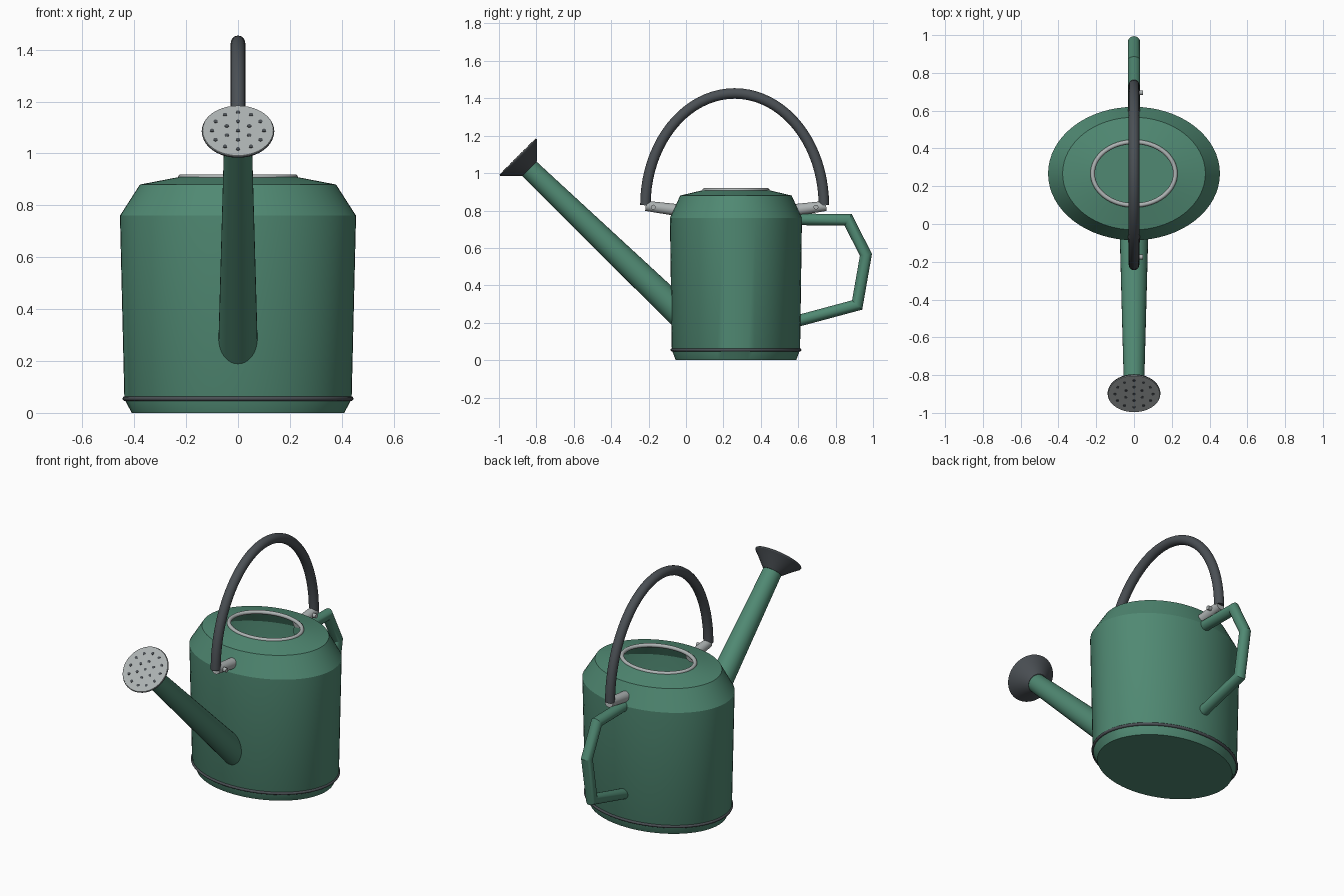
import bpy, bmesh
from math import cos, sin, pi, radians
from mathutils import Vector

if "Cube" in bpy.data.objects:
    bpy.data.objects.remove(bpy.data.objects["Cube"])

CY = 0.267  # body centre in y


def mat(name, c):
    m = bpy.data.materials.new(name)
    m.diffuse_color = (*c, 1)
    m.use_nodes = True
    m.node_tree.nodes["Principled BSDF"].inputs["Base Color"].default_value = m.diffuse_color
    return m


GREEN = mat("green_enamel", (0.08, 0.25, 0.17))
DARK = mat("dark_rubber", (0.07, 0.08, 0.09))
STEEL = mat("light_metal", (0.42, 0.45, 0.45))


def finish(ob, m, angle=25):
    ob.data.materials.append(m)
    bpy.ops.object.select_all(action='DESELECT')
    ob.select_set(True)
    bpy.context.view_layer.objects.active = ob
    bpy.ops.object.shade_smooth_by_angle(angle=radians(angle))
    return ob


def sweep(name, stations, m, seg=24, cap_start=True, cap_end=True):
    """Elliptical rings (y, z, rx, ry) swept along a path in the x = 0 plane, mitred at bends."""
    bm = bmesh.new()
    X = Vector((1, 0, 0))
    P = [Vector((0, s[0], s[1])) for s in stations]
    rings = []
    for i, (y, z, rx, ry) in enumerate(stations):
        a = (P[i] - P[i - 1]).normalized() if i else (P[1] - P[0]).normalized()
        b = (P[i + 1] - P[i]).normalized() if i < len(P) - 1 else a
        t = (a + b).normalized()
        v = t.cross(X) * (ry / t.dot(a))
        rings.append([bm.verts.new(P[i] + X * rx * cos(k * 2 * pi / seg) + v * sin(k * 2 * pi / seg))
                      for k in range(seg)])
    for a, b in zip(rings, rings[1:]):
        for k in range(seg):
            n = (k + 1) % seg
            bm.faces.new((a[k], a[n], b[n], b[k]))
    if cap_start:
        bm.faces.new(rings[0][::-1])
    if cap_end:
        bm.faces.new(rings[-1])
    me = bpy.data.meshes.new(name)
    bm.to_mesh(me)
    bm.free()
    ob = bpy.data.objects.new(name, me)
    bpy.context.collection.objects.link(ob)
    return finish(ob, m)


def oval_ring(name, z, rx, ry, tube, m):
    bpy.ops.mesh.primitive_torus_add(major_radius=1, minor_radius=tube, major_segments=64,
                                     minor_segments=10, location=(0, CY, z))
    ob = bpy.context.object
    ob.name = name
    for v in ob.data.vertices:  # stretch the circle into an oval, keeping the tube round
        d = Vector((v.co.x, v.co.y, 0))
        u = d.normalized()
        off = d.length - 1
        v.co.x, v.co.y = u.x * (rx + off), u.y * (ry + off)
    return finish(ob, m, 60)


# Oval body, open at the top
body = [(0, 0.41, 0.322), (0.055, 0.438, 0.343), (0.76, 0.455, 0.353),
        (0.88, 0.378, 0.298), (0.91, 0.222, 0.172)]
sweep("body", [(CY, z, rx, ry) for z, rx, ry in body], GREEN, 64, cap_end=False)
oval_ring("opening_rim", 0.908, 0.219, 0.168, 0.012, STEEL)
oval_ring("base_band", 0.055, 0.436, 0.341, 0.009, DARK)

# Tapered spout
sweep("spout", [(0.0, 0.22, 0.077, 0.077), (-0.85, 1.035, 0.054, 0.054)], GREEN, 32)

# Sprinkler head, tilted 45 degrees up and forward
N = Vector((0, -1, 1)).normalized()
FACE = Vector((0, -0.9, 1.088))


def head(depth, r):
    c = FACE - N * depth
    return (c.y, c.z, r, r)


sweep("sprinkler_cone", [head(0.09, 0.056), head(0.035, 0.11), head(0.01, 0.138), head(0.004, 0.14)], DARK, 40)
sweep("sprinkler_face", [head(0.005, 0.138), head(0, 0.136)], STEEL, 40)
V = N.cross(Vector((1, 0, 0)))
for count, rad in ((1, 0), (6, 0.05), (12, 0.1)):
    for k in range(count):
        a = 2 * pi * k / count + pi / 2
        p = FACE + Vector((rad * cos(a), 0, 0)) + V * rad * sin(a)
        bpy.ops.mesh.primitive_cylinder_add(vertices=10, radius=0.0085, depth=0.004, location=p,
                                            rotation=N.to_track_quat('Z', 'Y').to_euler())
        bpy.context.object.name = "spray_hole"
        finish(bpy.context.object, DARK)

# Arched carrying handle
HY = 0.26
sweep("carry_handle", [(HY - 0.477 * cos(pi * i / 40), 0.828 + 0.598 * sin(pi * i / 40), 0.028, 0.028)
                       for i in range(41)], DARK, 20)

# Brackets and bolts at both ends of the arch
for name, s in (("front", -1), ("back", 1)):
    sweep(name + "_bracket", [(CY + s * 0.31, 0.802, 0.032, 0.032),
                              (CY + s * 0.482, 0.825, 0.027, 0.027)], STEEL, 24)
    bpy.ops.mesh.primitive_cylinder_add(vertices=16, radius=0.013, depth=0.047,
                                        location=(0.0235, HY + s * 0.435, 0.818), rotation=(0, pi / 2, 0))
    bpy.context.object.name = name + "_bolt"
    finish(bpy.context.object, STEEL)

# Angular rear handle
path = [(0.58, 0.753), (0.867, 0.75), (0.962, 0.563), (0.915, 0.295), (0.58, 0.205)]
sweep("rear_handle", [(y, z, 0.033, 0.031) for y, z in path], GREEN, 20)
